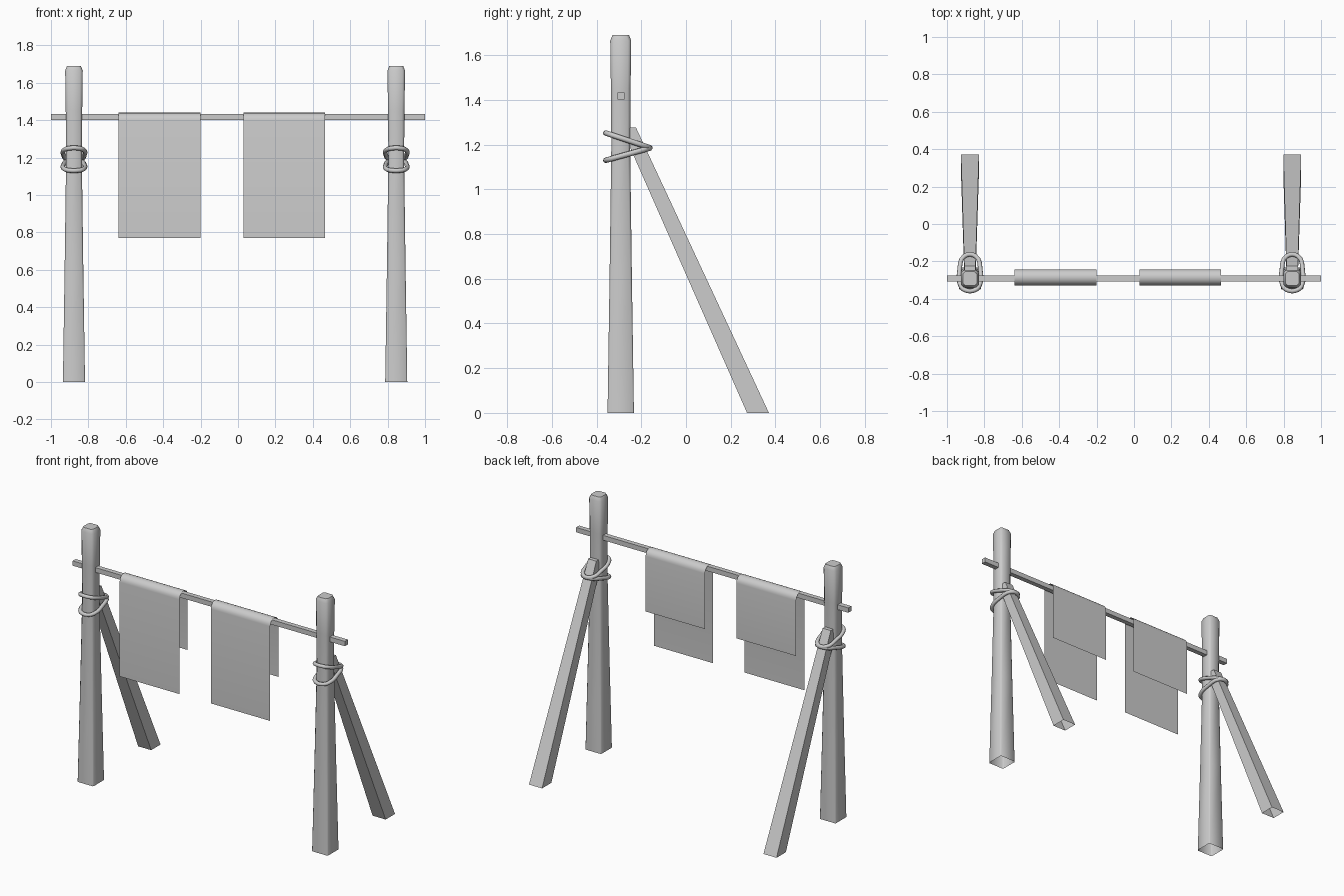
import bpy, math

if "Cube" in bpy.data.objects:
    bpy.data.objects.remove(bpy.data.objects["Cube"])

POSTS = (("left", -0.877), ("right", 0.846))


def make(name, verts, faces, angle=None):
    me = bpy.data.meshes.new(name)
    me.from_pydata(verts, [], faces)
    me.update()
    ob = bpy.data.objects.new(name, me)
    bpy.context.collection.objects.link(ob)
    if angle:
        bpy.ops.object.select_all(action='DESELECT')
        ob.select_set(True)
        bpy.context.view_layer.objects.active = ob
        bpy.ops.object.shade_smooth_by_angle(angle=math.radians(angle))
    return ob


def loft(name, rings, angle=None):
    """Skin between equal rings: open at the bottom, capped on top."""
    n = len(rings[0])
    verts = [p for r in rings for p in r]
    faces = [(k*n + i, k*n + (i+1) % n, (k+1)*n + (i+1) % n, (k+1)*n + i)
             for k in range(len(rings) - 1) for i in range(n)]
    faces.append(tuple(range(len(verts) - n, len(verts))))
    return make(name, verts, faces, angle)


def octagon(x, y, z, h, c):
    """Square of half width h with its corners cut by c."""
    k = h - c
    pts = ((-k, -h), (k, -h), (h, -k), (h, k), (k, h), (-k, h), (-h, k), (-h, -k))
    return [(x + a, y + b, z) for a, b in pts]


def quad(x, hx, y0, y1, z):
    return [(x - hx, y0, z), (x + hx, y0, z), (x + hx, y1, z), (x - hx, y1, z)]


def rope(name, x, z_front, z_back):
    half = [(0.028, -0.352), (0.052, -0.325), (0.056, -0.25), (0.030, -0.172)]
    plan = half + [(-a, b) for a, b in reversed(half)]
    cu = bpy.data.curves.new(name, 'CURVE')
    cu.dimensions = '3D'
    cu.bevel_depth = 0.0125
    cu.bevel_resolution = 2
    cu.resolution_u = 4
    sp = cu.splines.new('BEZIER')
    sp.bezier_points.add(len(plan) - 1)
    sp.use_cyclic_u = True
    for bp, (a, b) in zip(sp.bezier_points, plan):
        t = (b + 0.352) / 0.18
        bp.co = (x + a, b, z_front + (z_back - z_front) * t)
        bp.handle_left_type = bp.handle_right_type = 'AUTO'
    ob = bpy.data.objects.new(name, cu)
    bpy.context.collection.objects.link(ob)


for side, x in POSTS:
    # upright post, tapering up with a slightly flared, chamfered head
    prof = ((0, .059, .005), (0.6, .050, .008), (1.2, .042, .011),
            (1.45, .044, .013), (1.665, .047, .014), (1.69, .037, .012))
    loft(side + "_post", [octagon(x, -0.292, *p) for p in prof], 50)
    # leaning rear brace
    loft(side + "_brace", [quad(x, 0.048, 0.273, 0.371, 0),
                           quad(x, 0.030, -0.29, -0.224, 1.277)])
    # lashing ropes
    rope(side + "_rope_upper", x, 1.250, 1.190)
    rope(side + "_rope_lower", x, 1.132, 1.182)

# horizontal rail
bpy.ops.mesh.primitive_cube_add(size=1, location=(0, -0.291, 1.417))
rail = bpy.context.object
rail.name = "rail"
rail.scale = (2, 0.032, 0.032)

# cloths draped over the rail, long in front and short behind
for name, x0, x1 in (("left_cloth", -0.64, -0.20), ("right_cloth", 0.03, 0.466)):
    yc, r, zc = -0.285, 0.043, 1.397
    path = [(yc - r, 0.77)]
    path += [(yc - r * math.cos(a), zc + r * math.sin(a))
             for a in (math.pi * i / 10 for i in range(11))]
    path += [(yc + r, 1.03)]
    verts = [(x, y, z) for y, z in path for x in (x0, x1)]
    faces = [(2*i, 2*i + 1, 2*i + 3, 2*i + 2) for i in range(len(path) - 1)]
    make(name, verts, faces, 40)
